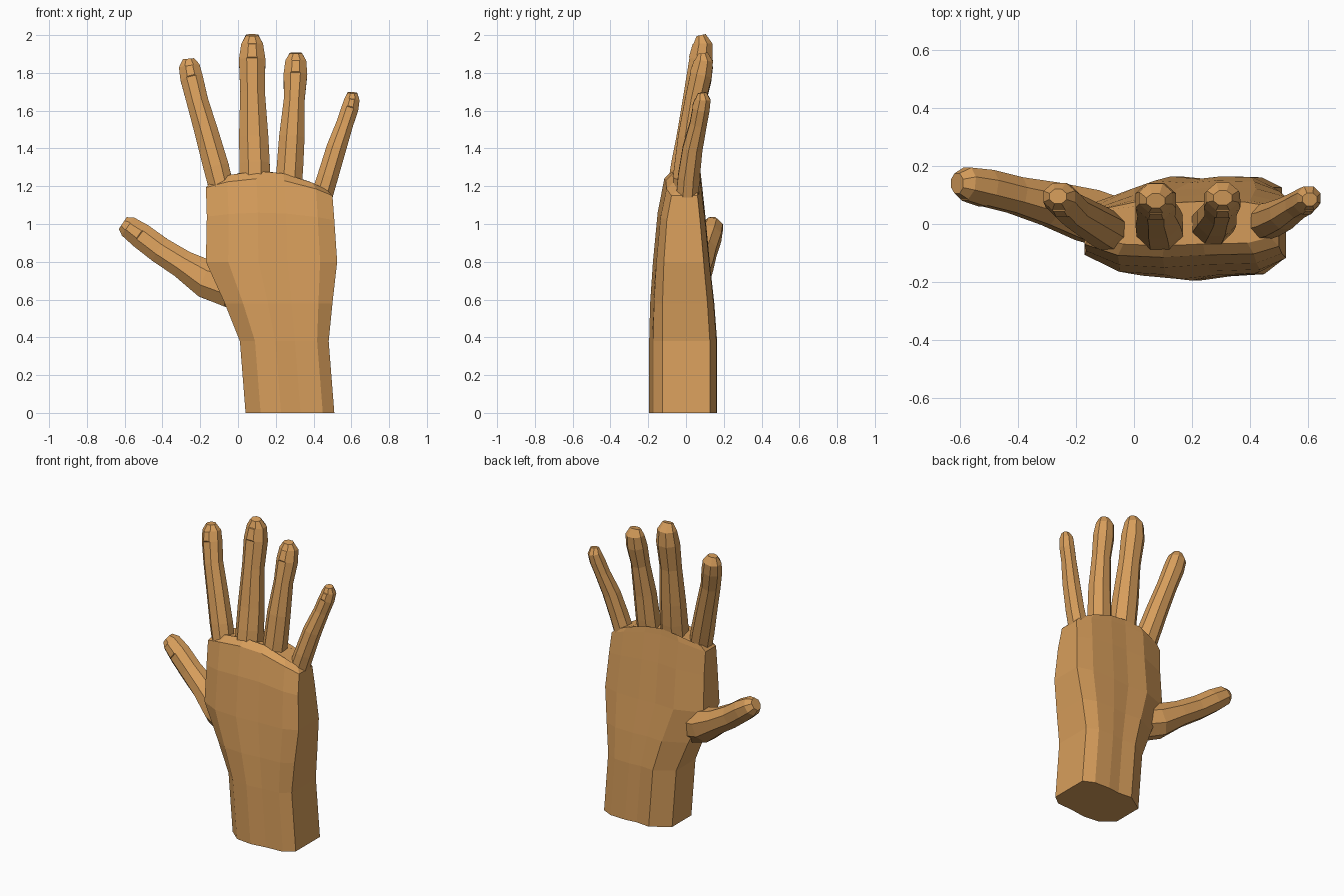
import bpy, bmesh, math
from mathutils import Vector

skin = bpy.data.materials.new("tan skin")
skin.diffuse_color = (0.68, 0.34, 0.105, 1)


def loft(name, rings):
    """Skin a list of equal-length point rings and cap both ends."""
    bm = bmesh.new()
    vs = [[bm.verts.new(p) for p in r] for r in rings]
    n = len(vs[0])
    for a, b in zip(vs, vs[1:]):
        for i in range(n):
            j = (i + 1) % n
            bm.faces.new((a[i], a[j], b[j], b[i]))
    bm.faces.new(vs[0])
    bm.faces.new(vs[-1])
    bmesh.ops.recalc_face_normals(bm, faces=bm.faces)
    # fingernail: inset the dorsal face of the segment just below the tip
    if name != "palm":
        s = len(rings) - 3
        nail = bm.faces[s * n + 5] if bm.faces.ensure_lookup_table() is None else None
        bmesh.ops.inset_individual(bm, faces=[nail], thickness=0.006, depth=0.004)
    me = bpy.data.meshes.new(name)
    bm.to_mesh(me)
    bm.free()
    me.materials.append(skin)
    ob = bpy.data.objects.new(name, me)
    bpy.context.collection.objects.link(ob)


# Palm and wrist: cross-section as (across 0..1, depth -1..1), front then back
SECTION = [(0, -.55), (.17, -.93), (.40, -1), (.62, -.92), (.87, -.88), (1, -.62),
           (1, .76), (.85, .95), (.62, .97), (.45, .92), (.25, .97), (0, .55)]
# z, left, right, front y, back y, arch height
LEVELS = [(0, .04, .51, -.195, .17, 0), (.38, .01, .48, -.195, .17, 0),
          (.58, -.07, .50, -.19, .155, 0), (.80, -.17, .525, -.175, .13, 0),
          (1.02, -.165, .51, -.15, .105, .04), (1.15, -.17, .50, -.115, .085, .09),
          (1.18, -.14, .47, -.075, .08, .10)]


def palm_ring(z, xl, xr, yf, yb, arch):
    mid, half = (yf + yb) / 2, (yb - yf) / 2
    return [(xl + u * (xr - xl), mid + v * half,
             z + arch * (1 - ((u - .42) / .58) ** 2)) for u, v in SECTION]


loft("palm", [palm_ring(*l) for l in LEVELS])


# Fingers: eight-sided tubes through (x, y, z, width, depth)
def finger(name, path):
    pts = [Vector(p[:3]) for p in path]
    rings = []
    for i, (x, y, z, w, d) in enumerate(path):
        t = (pts[min(i + 1, len(pts) - 1)] - pts[max(i - 1, 0)]).normalized()
        side = Vector((t.z, 0, -t.x)).normalized()
        out = t.cross(side)
        k = 0.5 / math.cos(math.pi / 8)
        angles = [math.pi / 8 + a * math.pi / 4 for a in range(8)]
        rings.append([pts[i] + side * (w * k * math.cos(a)) + out * (d * k * math.sin(a))
                      for a in angles])
    loft(name, rings)


finger("index_finger", [
    (-.08, -.03, 1.16, .13, .13), (-.115, -.01, 1.30, .135, .13),
    (-.165, .02, 1.48, .125, .12), (-.215, .05, 1.65, .115, .11),
    (-.245, .08, 1.77, .12, .11), (-.258, .095, 1.835, .11, .095),
    (-.262, .095, 1.875, .06, .05)])
finger("middle_finger", [
    (.09, -.02, 1.18, .16, .16), (.088, 0, 1.32, .16, .155),
    (.083, .02, 1.46, .155, .14), (.077, .05, 1.70, .13, .12),
    (.075, .08, 1.87, .14, .125), (.075, .09, 1.955, .115, .10),
    (.075, .08, 2.0, .065, .05)])
finger("ring_finger", [
    (.265, -.01, 1.16, .14, .14), (.275, .005, 1.30, .14, .135),
    (.285, .02, 1.46, .135, .125), (.298, .05, 1.66, .11, .11),
    (.304, .08, 1.79, .125, .115), (.306, .095, 1.865, .11, .095),
    (.306, .09, 1.905, .065, .05)])
finger("little_finger", [
    (.435, .005, 1.12, .115, .12), (.475, .015, 1.25, .11, .115),
    (.52, .035, 1.40, .105, .105), (.565, .065, 1.53, .09, .09),
    (.592, .08, 1.61, .09, .09), (.604, .09, 1.66, .08, .08),
    (.606, .085, 1.695, .05, .045)])
finger("thumb", [
    (-.03, -.01, .665, .22, .17), (-.16, .03, .705, .20, .18),
    (-.29, .07, .785, .15, .15), (-.41, .10, .86, .14, .125),
    (-.51, .125, .935, .135, .125), (-.58, .14, .985, .115, .11),
    (-.61, .14, 1.005, .075, .07)])
